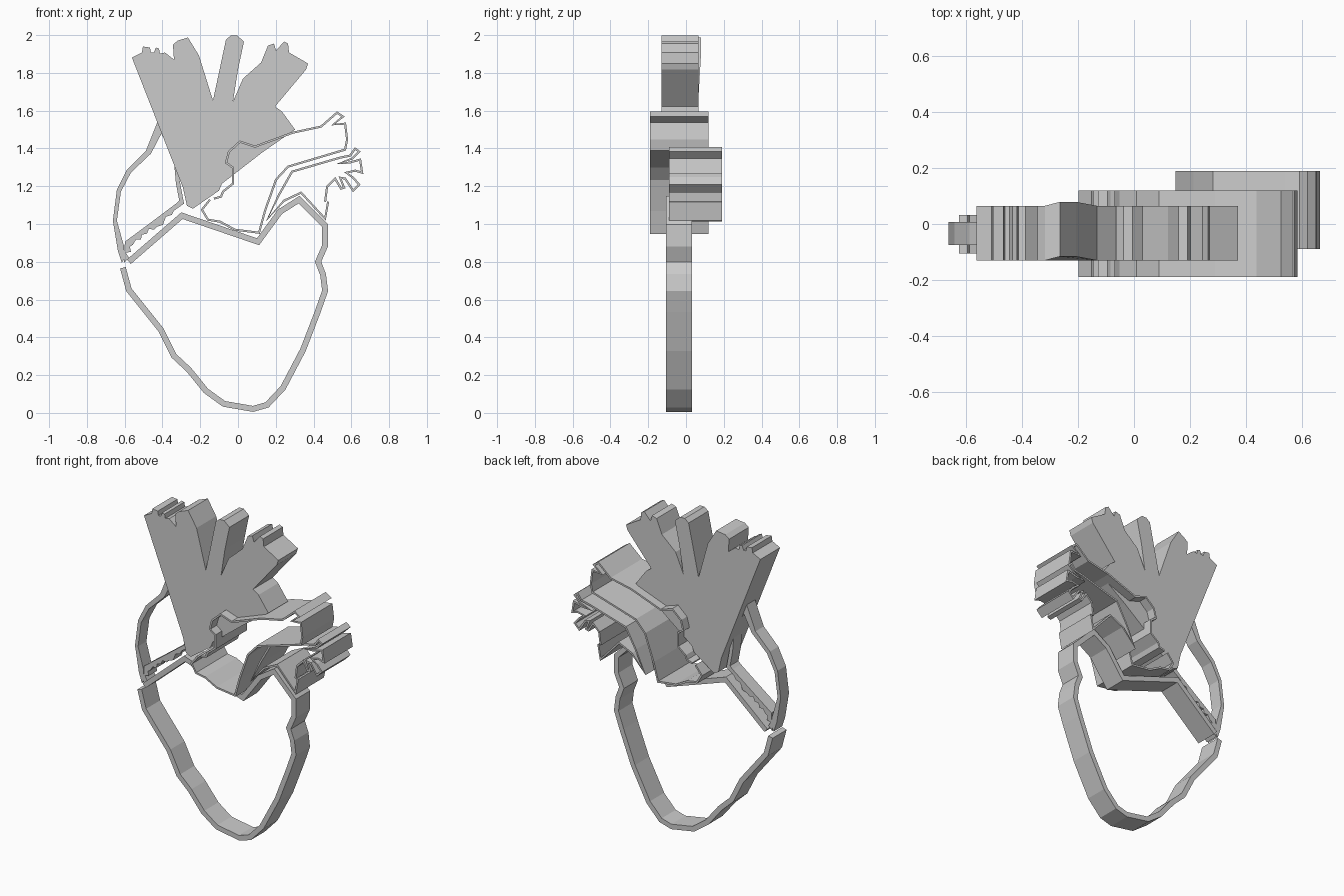
import bpy, bmesh
from mathutils import Vector

CELLS = 188.7  # profile grid cells per unit


def to_unit(p):
    return Vector(((p[0] - 238) / CELLS, (413 - p[1]) / CELLS))


def pairs(flat):
    return [to_unit(flat[i:i + 2]) for i in range(0, len(flat), 2)]


def finish(name, bm):
    bmesh.ops.recalc_face_normals(bm, faces=bm.faces[:])
    me = bpy.data.meshes.new(name)
    bm.to_mesh(me)
    bm.free()
    ob = bpy.data.objects.new(name, me)
    bpy.context.collection.objects.link(ob)
    return ob


def slab(name, flat, y0, y1, shift=lambda p: 0):
    """Solid extruded outline."""
    bm = bmesh.new()
    pts = pairs(flat)
    a = [bm.verts.new((p.x, y0 + shift(p), p.y)) for p in pts]
    b = [bm.verts.new((p.x, y1 + shift(p), p.y)) for p in pts]
    bm.faces.new(a)
    bm.faces.new(b[::-1])
    n = len(pts)
    for i in range(n):
        j = (i + 1) % n
        bm.faces.new((a[i], b[i], b[j], a[j]))
    return finish(name, bm)


def ribbon(name, flat, width, y0, y1):
    """Open wall of constant thickness that follows a path."""
    bm = bmesh.new()
    pts = pairs(flat)
    n = len(pts)
    rings = []
    for i, p in enumerate(pts):
        d0 = (p - pts[max(i - 1, 0)]).normalized() if i else (pts[1] - p).normalized()
        d1 = (pts[i + 1] - p).normalized() if i < n - 1 else d0
        n0, n1 = Vector((-d0.y, d0.x)), Vector((-d1.y, d1.x))
        m = n0 + n1
        m = m.normalized() if m.length > 1e-4 else n0
        off = m * (width / 2 / max(m.dot(n0), 0.5))
        l, r = p + off, p - off
        rings.append([bm.verts.new(c) for c in
                      ((l.x, y0, l.y), (r.x, y0, r.y), (r.x, y1, r.y), (l.x, y1, l.y))])
    for s, t in zip(rings, rings[1:]):
        for k in range(4):
            bm.faces.new((s[k], s[(k + 1) % 4], t[(k + 1) % 4], t[k]))
    bm.faces.new(rings[0])
    bm.faces.new(rings[-1])
    return finish(name, bm)


# Lower chamber wall
ribbon("lower_chamber_wall", [
    123, 268, 129, 290, 161, 330, 174, 356, 189, 370, 206, 391, 224, 404,
    253, 409, 267, 405, 283, 388, 303, 350, 318, 311, 325, 291, 323, 275,
    318, 262, 325, 246, 325, 226, 299, 200, 280, 212, 258, 242, 182, 216,
    129, 262], 0.031, -0.106, 0.033)

# Upper left chamber: outer wall, inner wall and jagged valve strip
slab("upper_left_outer_wall", [
    158, 121, 146, 151, 127, 170, 117, 190, 113, 221, 118, 251, 122, 263,
    125, 258, 124, 246, 117, 221, 121, 192, 131, 173, 151, 154, 162, 133],
    -0.075, 0.008)
ribbon("upper_left_inner_wall", [160, 126, 176, 160, 178, 183, 182, 204],
       0.022, -0.075, 0.008)
slab("upper_left_valve_strip", [
    125, 242, 152, 222, 176, 204, 180, 200, 184, 204, 174, 211, 172, 215,
    166, 217, 163, 225, 157, 227, 154, 230, 149, 229, 147, 234, 142, 235,
    141, 240, 136, 240, 133, 245, 130, 247, 131, 252, 126, 253, 129, 258,
    124, 263], -0.075, 0.008)

# Solid fan of the main vessel with three branches
slab("main_vessel_fan", [
    132, 58, 142, 53, 143, 47, 150, 48, 151, 53, 154, 53, 156, 48, 159, 49,
    160, 54, 165, 53, 174, 60, 173, 45, 178, 41, 188, 38, 199, 56, 213, 101,
    226, 40, 231, 36, 237, 36, 244, 42, 238, 70, 233, 102, 243, 79, 261, 63,
    268, 46, 274, 44, 276, 51, 284, 42, 288, 44, 289, 53, 308, 64, 306, 70,
    275, 107, 282, 112, 295, 130, 262, 153, 222, 184, 219, 191, 206, 200,
    193, 209, 187, 206, 183, 188], -0.13, 0.065,
    lambda p: 0.014 if -0.29 < p.x < -0.19 and p.y > 1.85 else 0)

# Front vessel, thin wall forking at the right
ribbon("front_vessel_wall", [
    210, 200, 202, 210, 208, 220, 220, 222, 235, 230, 259, 233, 265, 211,
    276, 180, 288, 167, 345, 150, 347, 140, 345, 124, 333, 125, 343, 117,
    337, 113, 321, 127, 293, 133, 255, 147, 240, 142, 229, 152, 226, 163,
    233, 168, 233, 184, 223, 192, 221, 197, 214, 199], 0.011, -0.19, 0.12)

# Upper right chamber, thin wall with small branches
ribbon("upper_right_chamber_wall", [
    328, 202, 325, 219, 301, 193, 284, 201, 267, 220, 279, 195, 292, 172,
    340, 158, 350, 156, 355, 149, 359, 152, 352, 159, 338, 164, 349, 163,
    360, 160, 362, 173, 355, 171, 346, 173, 353, 178, 359, 185, 353, 191,
    345, 179, 340, 178, 344, 188, 341, 189, 335, 179, 327, 187, 325, 202],
    0.011, -0.09, 0.19)
